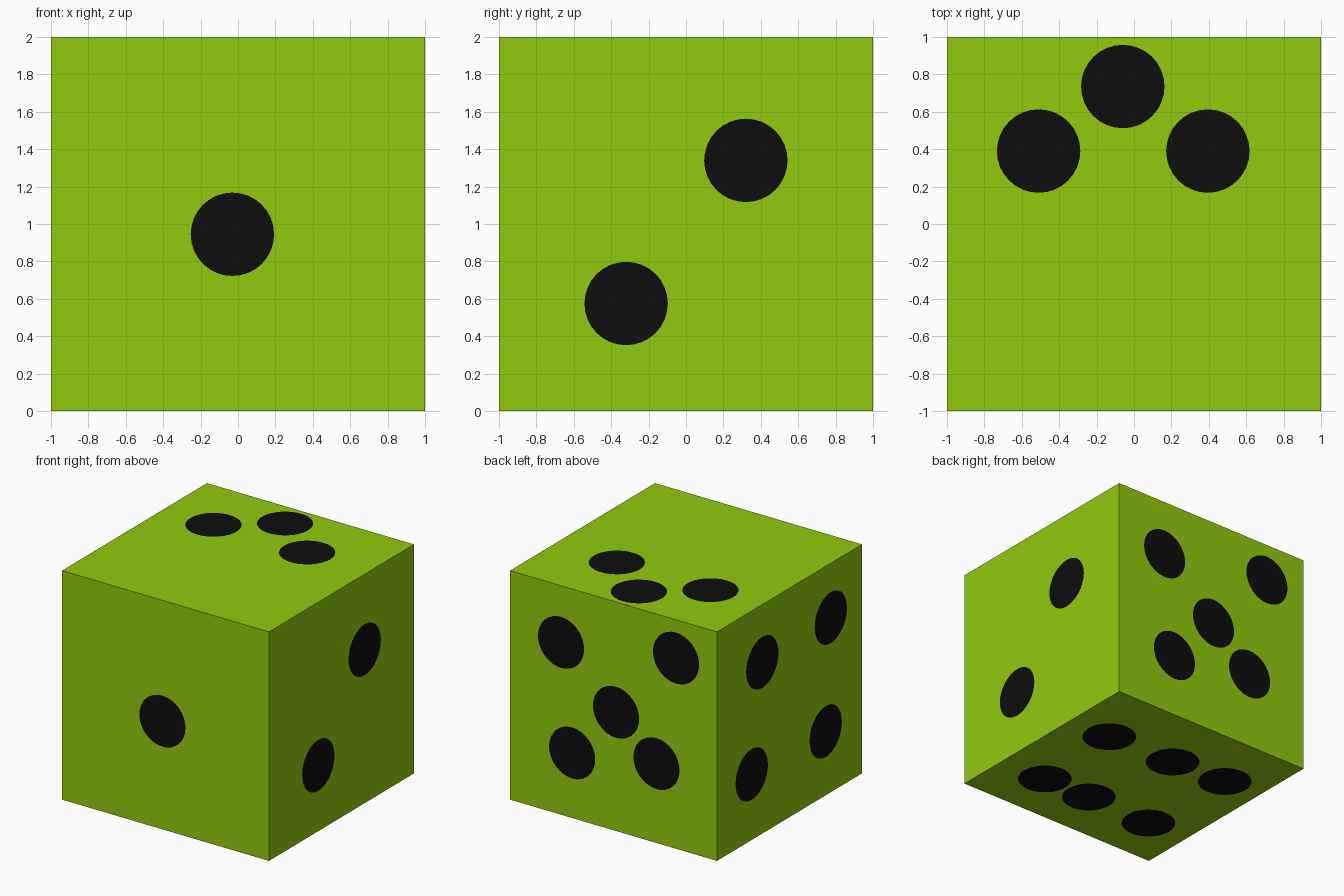
import bpy, bmesh, math
from mathutils import Vector

if "Cube" in bpy.data.objects:
    bpy.data.objects.remove(bpy.data.objects["Cube"])

RADIUS, SIDES = 0.223, 32


def material(name, colour):
    m = bpy.data.materials.new(name)
    m.diffuse_color = (*colour, 1)
    m.use_nodes = True
    m.node_tree.nodes["Principled BSDF"].inputs["Base Color"].default_value = m.diffuse_color
    return m


# Each side: face centre, in-plane axes, spot positions (z measured from the base)
X, Y, Z = Vector((1, 0, 0)), Vector((0, 1, 0)), Vector((0, 0, 1))
SIDE_SPOTS = [
    (-Y, X, Z, [(-0.03, 0.945)]),
    (X, Y, Z, [(0.32, 1.34), (-0.32, 0.575)]),
    (Z * 2, X, Y, [(-0.51, 0.39), (-0.06, 0.735), (0.395, 0.39)]),
    (-X, Y, Z, [(0.375, 1.495), (-0.57, 1.525), (-0.50, 0.557), (0.521, 0.572)]),
    (Y, X, Z, [(0.507, 1.505), (-0.604, 1.665), (-0.024, 1.037),
               (0.40, 0.568), (-0.415, 0.693)]),
    (Z * 0, X, Y, [(0.579, 0.37), (-0.094, 0.387), (-0.635, 0.417),
                   (0.539, -0.511), (0.066, -0.508), (-0.593, -0.52)]),
]

bm = bmesh.new()


def loop(points):
    vs = [bm.verts.new(p) for p in points]
    es = [bm.edges.new((vs[i], vs[i - 1])) for i in range(len(vs))]
    return vs, es


# Fill each square side around its round spots, then fill the spots
for origin, u, v, spots in SIDE_SPOTS:
    low, high = (0, 2) if v == Z else (-1, 1)
    _, edges = loop([origin + u * a + v * b for a, b in
                     ((-1, low), (1, low), (1, high), (-1, high))])
    rings = []
    for a, b in spots:
        ring, es = loop([origin
                         + u * (a + RADIUS * math.cos(math.tau * i / SIDES))
                         + v * (b + RADIUS * math.sin(math.tau * i / SIDES))
                         for i in range(SIDES)])
        rings.append(ring)
        edges += es
    bmesh.ops.triangle_fill(bm, edges=edges, use_beauty=True, normal=u.cross(v))
    for ring in rings:
        bm.faces.new(ring).material_index = 1

# Join the six sides into one closed cube
bmesh.ops.remove_doubles(bm, verts=bm.verts[:], dist=0.0005)
bmesh.ops.recalc_face_normals(bm, faces=bm.faces[:])
mesh = bpy.data.meshes.new("die")
bm.to_mesh(mesh)
bm.free()
mesh.materials.append(material("lime green", (0.288, 0.591, 0.004)))
mesh.materials.append(material("black", (0.004, 0.004, 0.004)))
die = bpy.data.objects.new("die", mesh)
bpy.context.collection.objects.link(die)
